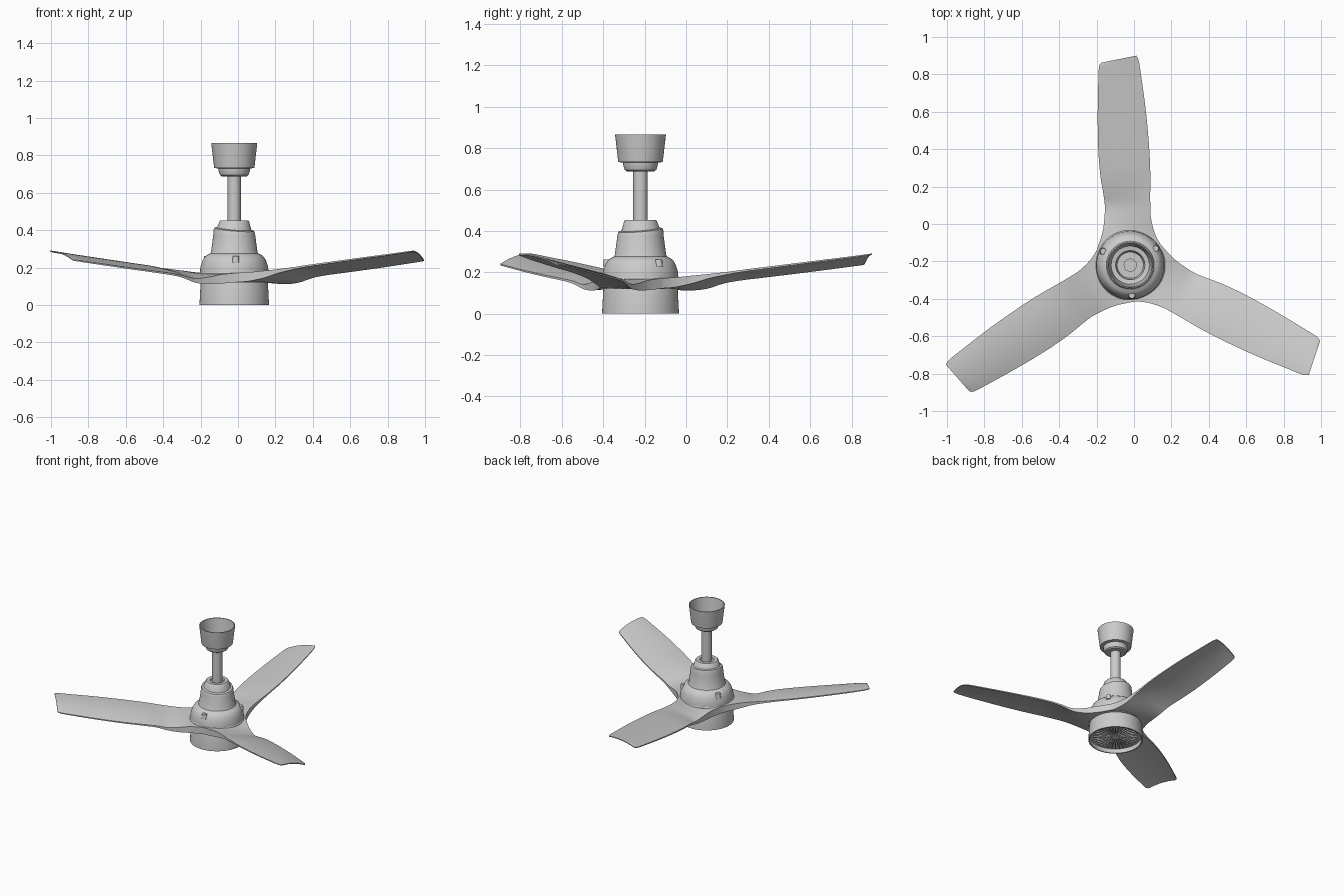
import bpy, bmesh, math
from mathutils import Matrix, Vector

if "Cube" in bpy.data.objects:
    bpy.data.objects.remove(bpy.data.objects["Cube"])

CX, CY = -0.02, -0.22   # fan axis


def finish(name, bm, angle=35):
    bmesh.ops.remove_doubles(bm, verts=bm.verts, dist=0.0001)
    bmesh.ops.recalc_face_normals(bm, faces=bm.faces)
    me = bpy.data.meshes.new(name)
    bm.to_mesh(me)
    bm.free()
    ob = bpy.data.objects.new(name, me)
    ob.location = (CX, CY, 0)
    bpy.context.collection.objects.link(ob)
    bpy.ops.object.select_all(action='DESELECT')
    ob.select_set(True)
    bpy.context.view_layer.objects.active = ob
    bpy.ops.object.shade_smooth_by_angle(angle=math.radians(angle))
    return ob


def lathe(name, profile, seg=64, shear=None):
    bm = bmesh.new()
    rings = []
    for r, z in profile:
        ring = []
        for i in range(seg):
            a = 2 * math.pi * i / seg
            x, y = r * math.cos(a), r * math.sin(a)
            dz = 0.09 * (y - x) * 0.9 if shear and shear[0] < z < shear[1] else 0
            ring.append(bm.verts.new((x, y, z + dz)))
        rings.append(ring)
    for a, b in zip(rings, rings[1:]):
        for i in range(seg):
            j = (i + 1) % seg
            bm.faces.new((a[i], a[j], b[j], b[i]))
    return finish(name, bm)


# ceiling canopy: open-topped cup with a stepped collar
lathe("ceiling_canopy", [(0, 0.688), (0.066, 0.688), (0.076, 0.695), (0.083, 0.715), (0.084, 0.73),
                         (0.107, 0.733), (0.109, 0.745), (0.123, 0.866), (0.117, 0.866),
                         (0.102, 0.742), (0.078, 0.738), (0.07, 0.70), (0, 0.70)])
lathe("down_rod", [(0, 0.42), (0.035, 0.42), (0.035, 0.715), (0, 0.715)], 40)

# motor housing with the slanted seam under its top cap
lathe("motor_housing", [(0, 0.445), (0.045, 0.445), (0.05, 0.452), (0.074, 0.452), (0.079, 0.447), (0.092, 0.408),
                        (0.106, 0.404), (0.110, 0.394), (0.112, 0.375), (0.124, 0.285), (0.128, 0.276),
                        (0.145, 0.268), (0.158, 0.258), (0.170, 0.238), (0.174, 0.225),
                        (0.181, 0.205), (0.183, 0.175), (0.17, 0.17), (0, 0.17)], shear=(0.39, 0.41))
lathe("blade_hub", [(0, 0.175), (0.182, 0.175), (0.187, 0.168), (0.187, 0.12), (0, 0.12)])

# lower cup with a recessed, radially ribbed underside
lathe("lower_cup", [(0, 0.122), (0.178, 0.122), (0.180, 0.115), (0.186, 0.0), (0.178, 0.0),
                    (0.174, 0.03), (0, 0.03)])
bm = bmesh.new()
for i in range(36):
    r0, r1 = (0.035, 0.15) if i % 2 == 0 else (0.07, 0.15)
    m = (Matrix.Rotation(2 * math.pi * i / 36, 4, 'Z') @ Matrix.Translation(((r0 + r1) / 2, 0, 0.027))
         @ Matrix.Diagonal((r1 - r0, 0.006, 0.012, 1)))
    bmesh.ops.create_cube(bm, size=1, matrix=m)
finish("grille_ribs", bm)
lathe("grille_boss", [(0, 0.02), (0.03, 0.02), (0.034, 0.024), (0.034, 0.031)], 32)

# three shoulder knobs
for n, deg in enumerate((-87, 33, 153)):
    bm = bmesh.new()
    bmesh.ops.create_cone(bm, cap_ends=True, segments=20, radius1=0.02, radius2=0.016, depth=0.035)
    ob = finish(f"shoulder_knob_{n + 1}", bm)
    a = math.radians(deg)
    ob.location = (CX + 0.162 * math.cos(a), CY + 0.162 * math.sin(a), 0.245)

# blade stations: left x, y, z / right x, y, z / thickness
ST = [(-0.176, 0.09, 0.172, 0.176, 0.09, 0.172, 0.050),
      (-0.150, 0.17, 0.163, 0.135, 0.16, 0.175, 0.048),
      (-0.139, 0.24, 0.150, 0.111, 0.25, 0.184, 0.038),
      (-0.136, 0.32, 0.142, 0.107, 0.33, 0.192, 0.022),
      (-0.147, 0.40, 0.158, 0.107, 0.42, 0.202, 0.013),
      (-0.160, 0.48, 0.170, 0.107, 0.50, 0.213, 0.010),
      (-0.171, 0.62, 0.186, 0.101, 0.63, 0.229, 0.009),
      (-0.174, 0.80, 0.207, 0.084, 0.82, 0.253, 0.008),
      (-0.171, 0.97, 0.228, 0.060, 1.00, 0.275, 0.007),
      (-0.167, 1.06, 0.239, 0.046, 1.09, 0.287, 0.006),
      (-0.152, 1.083, 0.243, 0.032, 1.12, 0.291, 0.006)]


def smooth_stations(st, n):
    # Catmull-Rom interpolation between stations
    out = []
    for k in range(len(st) - 1):
        p = [st[max(0, min(len(st) - 1, k + d))] for d in (-1, 0, 1, 2)]
        for s in range(n):
            t = s / n
            out.append([0.5 * (2 * b + (c - a) * t + (2 * a - 5 * b + 4 * c - d) * t * t
                               + (3 * b - a - 3 * c + d) * t ** 3) for a, b, c, d in zip(*p)])
    return out + [list(st[-1])]


def blade(name, turn):
    bm = bmesh.new()
    N = 12
    loops = []
    for s in smooth_stations(ST, 4):
        left, right, th = Vector(s[0:3]), Vector(s[3:6]), s[6]
        camber = 0.012 * min(1, max(0, (left.y - 0.2) / 0.3))
        top, bot = [], []
        for i in range(N + 1):
            u = i / N
            p = left.lerp(right, u)
            p.z += 4 * camber * u * (1 - u)
            top.append(bm.verts.new(p))
            bot.append(bm.verts.new((p.x, p.y, p.z - th)))
        loops.append(top + bot[::-1])
    M = len(loops[0])
    for a, b in zip(loops, loops[1:]):
        for i in range(M):
            j = (i + 1) % M
            bm.faces.new((a[i], a[j], b[j], b[i]))
    for lp in (loops[0], loops[-1]):
        for i in range(N):
            bm.faces.new((lp[i], lp[i + 1], lp[M - 2 - i], lp[M - 1 - i]))
    bmesh.ops.rotate(bm, verts=bm.verts, cent=(0, 0, 0), matrix=Matrix.Rotation(turn, 3, 'Z'))
    return finish(name, bm, 40)


for n in range(3):
    blade(f"blade_{n + 1}", n * 2 * math.pi / 3)
